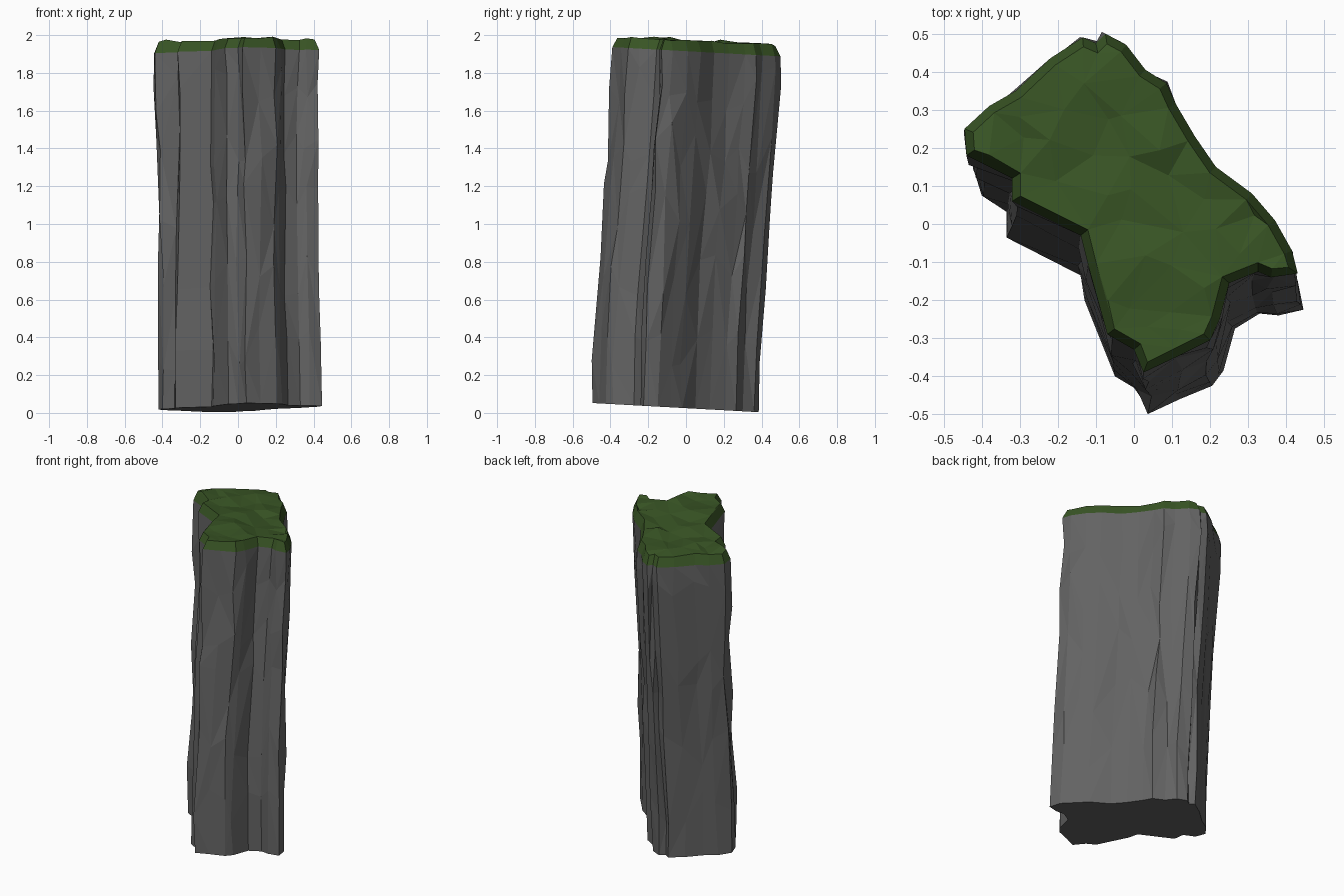
import bpy, bmesh, random
from mathutils import Vector
from mathutils.geometry import delaunay_2d_cdt

if "Cube" in bpy.data.objects:
    bpy.data.objects.remove(bpy.data.objects["Cube"])

random.seed(7)

def material(name, rgb):
    m = bpy.data.materials.new(name)
    m.diffuse_color = (*rgb, 1)
    m.use_nodes = True
    m.node_tree.nodes["Principled BSDF"].inputs["Base Color"].default_value = m.diffuse_color
    return m

ROCK = material("grey rock", (0.125, 0.125, 0.125))
GRASS = material("moss green", (0.04, 0.09, 0.018))

# Outline, counter-clockwise: top x, top y, bottom x, bottom y
OUTLINE = [
    (-.445, .25, -.42, .14), (-.44, .18, -.40, .075), (-.32, .12, -.335, .04),
    (-.32, .06, -.33, -.03), (-.14, -.03, -.14, -.135), (-.12, -.11, -.13, -.20),
    (-.07, -.29, -.05, -.40), (.0, -.33, .0, -.43), (.025, -.39, .045, -.495),
    (.12, -.345, .12, -.46), (.20, -.305, .205, -.425), (.225, -.25, .235, -.385),
    (.25, -.155, .265, -.275), (.325, -.125, .33, -.235), (.36, -.14, .38, -.24),
    (.43, -.13, .445, -.225), (.415, -.07, .43, -.15), (.37, .01, .37, -.08),
    (.31, .08, .32, -.02), (.215, .15, .215, .05), (.16, .23, .16, .125),
    (.11, .315, .11, .21), (.085, .37, .085, .265), (.03, .405, .02, .30),
    (-.02, .47, -.02, .36), (-.075, .50, -.08, .385), (-.10, .475, -.11, .36),
    (-.135, .49, -.14, .38), (-.22, .435, -.22, .325), (-.31, .35, -.30, .25),
    (-.38, .31, -.37, .205)]
N = len(OUTLINE)

def finish(bm, name, mat):
    bmesh.ops.recalc_face_normals(bm, faces=bm.faces)
    me = bpy.data.meshes.new(name)
    bm.to_mesh(me)
    bm.free()
    me.materials.append(mat)
    ob = bpy.data.objects.new(name, me)
    bpy.context.collection.objects.link(ob)

# Rock column: leaning loft of uneven rings, faceted with random diagonals
LEVELS = [0, .17, .37, .55, .73, .9, 1]
bm = bmesh.new()
rings = []
for lv in LEVELS:
    ring = []
    for tx, ty, bx, by in OUTLINE:
        end = lv in (0, 1)
        f = lv if end else lv + random.uniform(-.07, .07)
        t = min(1, max(0, (f * 1.91 - .25) / 1.55))
        x, y = bx + (tx - bx) * t, by + (ty - by) * t
        if not end:
            waist = 1 - .1 * f * (1 - f)
            x = x * waist + random.uniform(-.011, .011)
            y += random.uniform(-.011, .011)
        z = .025 - .055 * y + f * 1.89
        ring.append(bm.verts.new((x, y, max(z, 0))))
    rings.append(ring)
for lo, hi in zip(rings, rings[1:]):
    for i in range(N):
        j = (i + 1) % N
        a, b, c, d = lo[i], lo[j], hi[j], hi[i]
        tris = [(a, b, c), (a, c, d)] if random.random() < .5 else [(a, b, d), (b, c, d)]
        for t in tris:
            bm.faces.new(t)
base = bm.faces.new(rings[0][::-1])
bmesh.ops.triangulate(bm, faces=[base])
rim = [v.co.copy() for v in rings[-1]]
finish(bm, "rock_column", ROCK)

# Grass cap: bevelled rim and a bumpy top
def inset(i, d):
    p, a, b = (rim[k % N].xy for k in (i, i - 1, i + 1))
    n1, n2 = (Vector((-e.y, e.x)).normalized() for e in (p - a, b - p))
    n = (n1 + n2).normalized()
    return p + n * d / max(.75, n.dot(n1))

inner = [inset(i, .022) for i in range(N)]
inside = []
for gx in range(-4, 5):
    for gy in range(-4, 6):
        p = Vector((gx * .1 + random.uniform(-.035, .035), gy * .1 + random.uniform(-.035, .035)))
        if min((p - q).length for q in inner) > .04:
            inside.append(p)
pts, _, tris, *_ = delaunay_2d_cdt(inner + inside, [], [list(range(N))], 1, 1e-6)

def top_z(p, bump):
    return min(2, 1.971 - .05 * p.y + random.uniform(-bump, bump))

bm = bmesh.new()
top = [bm.verts.new((p.x, p.y, top_z(p, .006 if i < N else .016))) for i, p in enumerate(pts)]
max(top[N:], key=lambda v: v.co.z).co.z = 2
for t in tris:
    bm.faces.new([top[k] for k in t])
low = [bm.verts.new(p) for p in rim]
for i in range(N):
    j = (i + 1) % N
    bm.faces.new((low[i], low[j], top[j], top[i]))
loose = [v for v in bm.verts if not v.link_faces]
bmesh.ops.delete(bm, geom=loose, context='VERTS')
finish(bm, "grass_cap", GRASS)
